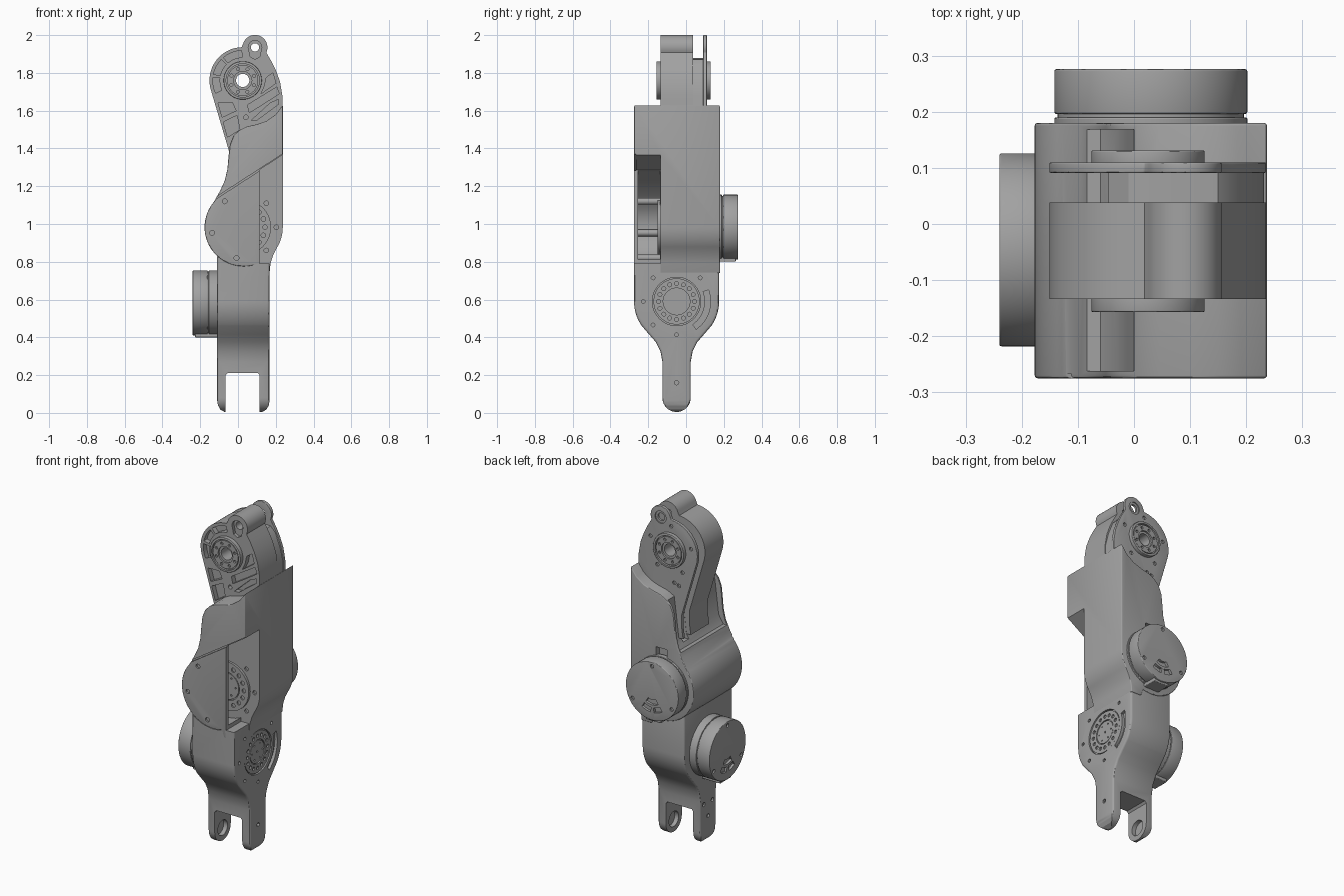
import bpy, bmesh
from math import sin, cos, radians

if "Cube" in bpy.data.objects:
    bpy.data.objects.remove(bpy.data.objects["Cube"])

grey = bpy.data.materials.new("machined grey")
grey.use_nodes = True
grey.diffuse_color = (0.36, 0.36, 0.36, 1)
grey.node_tree.nodes["Principled BSDF"].inputs["Base Color"].default_value = (0.36, 0.36, 0.36, 1)


def arc(c, r, a0, a1, n=16):
    return [(c[0] + r * cos(radians(a0 + (a1 - a0) * i / n)),
             c[1] + r * sin(radians(a0 + (a1 - a0) * i / n))) for i in range(n + 1)]


def circle(c, r, n=64):
    return arc(c, r, 0, 360, n)[:-1]


def ring_of_holes(c, r, hole, n, start=0):
    return [circle(p, hole, 12) for p in arc(c, r, start, start + 360, n)[:-1]]


def band(c, r0, r1, a0, a1):
    return arc(c, r1, a0, a1, 12) + arc(c, r0, a1, a0, 12)


def rect(u0, u1, v0, v1):
    return [(u0, v0), (u1, v0), (u1, v1), (u0, v1)]


def prism(name, loops, axis, a, b, bevel=0):
    """Extrude closed outlines along x (outline in yz) or y (outline in xz)."""
    bm = bmesh.new()
    for loop in loops:
        rows = []
        for t in (a, b):
            rows.append([bm.verts.new((t, u, v) if axis == "x" else (u, t, v)) for u, v in loop])
        bm.faces.new(rows[0])
        bm.faces.new(rows[1][::-1])
        n = len(loop)
        for i in range(n):
            j = (i + 1) % n
            bm.faces.new((rows[0][j], rows[0][i], rows[1][i], rows[1][j]))
    bmesh.ops.recalc_face_normals(bm, faces=bm.faces)
    mesh = bpy.data.meshes.new(name)
    bm.to_mesh(mesh)
    bm.free()
    mesh.materials.append(grey)
    obj = bpy.data.objects.new(name, mesh)
    bpy.context.scene.collection.objects.link(obj)
    if bevel:
        mod = obj.modifiers.new("soft edges", "BEVEL")
        mod.width, mod.segments = bevel, 3
        mod.limit_method, mod.angle_limit = "ANGLE", radians(40)
    return obj


def cut(obj, *cutters):
    """Subtract (outlines, axis, from, to) prisms from a part."""
    tools = [prism("cutter", *c) for c in cutters]
    for tool in tools:
        tool.hide_render = True
        mod = obj.modifiers.new("cut", "BOOLEAN")
        mod.operation, mod.solver, mod.object = "DIFFERENCE", "EXACT", tool
    bpy.context.view_layer.update()
    deps = bpy.context.evaluated_depsgraph_get()
    mesh = bpy.data.meshes.new_from_object(obj.evaluated_get(deps))
    obj.modifiers.clear()
    obj.data = mesh
    for tool in tools:
        bpy.data.objects.remove(tool)


low = (-0.05, 0.59)      # lower joint axis, yz
mid = (0.03, 0.983)      # middle joint axis, xz
hub = (0.025, 1.76)      # upper joint axis, xz
eye = (0.09, 1.935)      # top lug, xz

# Lower housing with fork
half = [(0.175, 0.84)] + arc(low, 0.225, 0, -35) + [
    (0.095, 0.415), (0.06, 0.375), (0.035, 0.325), (0.025, 0.27)]
half += arc((-0.05, 0.08), 0.075, 0, -90, 10)
outline = half + [(-0.1 - y, z) for y, z in reversed(half[:-1])]
lower = prism("lower_housing", [outline], "x", -0.11, 0.167, 0.012)
slot = [(-0.065, -0.1), (0.115, -0.1), (0.115, 0.2), (0.105, 0.212), (-0.055, 0.212), (-0.065, 0.2)]
toe = [(-0.2, 0.07), (-0.111, 0.07), (-0.106, 0.04), (-0.094, 0.018), (-0.07, 0.004), (-0.07, -0.1), (-0.2, -0.1)]
cut(lower,
    ([slot], "y", -0.5, 0.5),
    ([toe, [(0.057 - x, z) for x, z in toe]], "y", -0.5, 0.5),
    ([circle((-0.05, 0.08), 0.045, 32)], "x", -0.09, 0.14),
    ([circle(mid, 0.207)], "y", -0.4, -0.135),
    ([rect(0, 0.3, 0.79, 0.9)], "y", -0.4, -0.135),
    ([circle(low, 0.128)], "x", 0.155, 0.3),
    ([band(low, 0.15, 0.18, -55, 20)], "x", 0.15, 0.3),
    ([circle(p, 0.01, 12) for p in arc(low, 0.176, 45, 270, 5)] + [circle((-0.05, 0.16), 0.012, 12)],
     "x", 0.15, 0.3),
    ([circle((y, z), 0.012, 12) for y, z in ((-0.05, 0.16), (-0.09, 0.24), (-0.01, 0.24))], "x", -0.2, -0.1))


# Bearing flange: outer ring, screw circle and centre disc
def flange(name, c, axis, back, front, r):
    out = 1 if front > back else -1
    ring = prism(name, [circle(c, r)], axis, back, front)
    cut(ring, (ring_of_holes(c, r * 0.78, r * 0.085, 16), axis, front - out * 0.008, front + out * 0.1),
        ([circle(c, r * 0.58)], axis, front - out * 0.008, front + out * 0.1))
    disc = prism(name + "_disc", [circle(c, r * 0.54)], axis, back, front - out * 0.002)
    cut(disc, (ring_of_holes(c, r * 0.4, r * 0.035, 6) + [circle(c, r * 0.05, 12)],
               axis, front - out * 0.008, front + out * 0.1))


flange("lower_flange", low, "x", 0.13, 0.163, 0.122)

# Middle housing, hollow behind its front cover
left = [(-0.095, 1.175), (-0.07, 1.23), (-0.056, 1.29), (-0.05, 1.36), (-0.043, 1.42),
        (-0.025, 1.465), (0.005, 1.495), (0.045, 1.515), (0.1, 1.528), (0.15, 1.545), (0.2, 1.58)]
fillet = [(0.186, 0.835), (0.172, 0.79), (0.167, 0.74), (0.1, 0.74)]
shape = arc(mid, 0.207, 0, -33, 10) + fillet + arc(mid, 0.207, -75, -220, 36) + left + [(0.237, 1.63)]
middle = prism("middle_housing", [shape], "y", -0.275, 0.18, 0.005)
groove = [(-0.25, 1.046), (0.3, 1.402), (0.3, 1.412), (-0.25, 1.056)]
cavity = arc(mid, 0.19, 152, 300, 30) + [(0.125, 1.29), (-0.09, 1.15)]
cover_screws = [(-0.07, 1.12), (-0.137, 0.953), (-0.008, 0.82)]
cut(middle,
    ([[(0.115, 0.7), (0.3, 0.7), (0.3, 1.407), (0.115, 1.287)]], "y", -0.4, -0.135),
    ([cavity], "y", -0.255, -0.137),
    ([groove], "y", -0.4, -0.266),
    ([circle(p, 0.013, 16) for p in cover_screws], "y", -0.4, -0.264),
    ([circle(p, 0.012, 16) for p in ((0.15, 1.11), (0.203, 0.983), (0.15, 0.86))], "y", -0.2, -0.125),
    ([[(-0.2, 1.2), (-0.06, 1.2), (-0.03, 1.25), (-0.012, 1.4), (0.015, 1.6), (-0.2, 1.6)]], "y", -0.262, 0.168),
    ([[(-0.2, 1.24), (-0.01, 1.22), (0.03, 1.6), (-0.2, 1.6)]], "y", 0.039, 0.091),
    ([rect(0, 0.07, 1.1, 1.2)], "y", 0.15, 0.3))
flange("middle_flange", mid, "y", -0.12, -0.15, 0.145)
prism("cover_posts", [circle(p, 0.018, 16) for p in cover_screws], "y", -0.26, -0.13)


# Drive motors: base, recessed seam, can with vents and bottom connector
def motor(name, c, axis, start, seam, end):
    out = 1 if end > start else -1
    prism(name + "_base", [circle(c, 0.172)], axis, start - out * 0.02, seam, 0.003)
    prism(name + "_seam", [circle(c, 0.166)], axis, start, seam + out * 0.01)
    can = prism(name + "_can", [circle(c, 0.172)], axis, seam + out * 0.006, end, 0.004)
    vents = [band(c, 0.095, 0.125, 238, 264), band(c, 0.095, 0.125, 274, 302),
             band(c, 0.05, 0.08, 240, 300)]
    cut(can, (vents, axis, end - out * 0.015, end + out * 0.1),
        (ring_of_holes(c, 0.148, 0.011, 3, 330), axis, end - out * 0.01, end + out * 0.1))
    prism(name + "_connector", [rect(c[0] - 0.05, c[0] + 0.05, c[1] - 0.182, c[1] - 0.14)], axis,
          start - out * 0.01, end - out * 0.012, 0.004)


motor("middle_motor", mid, "y", 0.18, 0.19, 0.276)
motor("lower_motor", (-0.046, 0.582), "x", -0.11, -0.155, -0.24)

# Upper arm and its rear plate share one outline
arm_shape = arc(hub, 0.176, 196, 92, 28) + arc(eye, 0.066, 165, -25, 20)
arm_shape += [(0.175, 1.865), (0.2, 1.815), (0.222, 1.755), (0.235, 1.68), (0.235, 1.42),
              (0.1, 1.25), (-0.058, 1.25), (-0.048, 1.32), (-0.049, 1.39)]
arm = prism("upper_arm", [arm_shape], "y", -0.134, 0.038)
pockets = [band(hub, 0.122, 0.158, a, b) for a, b in ((92, 130), (136, 168), (174, 205))]
pockets += [[(-0.055, 1.46), (0.01, 1.5), (-0.005, 1.575), (-0.078, 1.54)],
            [(-0.084, 1.565), (-0.01, 1.6), (-0.03, 1.642), (-0.105, 1.64)],
            [(0.07, 1.548), (0.1, 1.55), (0.215, 1.635), (0.215, 1.66), (0.17, 1.64)],
            [(0.06, 1.59), (0.13, 1.633), (0.218, 1.69), (0.205, 1.725), (0.05, 1.63)],
            [(0.122, 1.69), (0.2, 1.745), (0.185, 1.8), (0.15, 1.775), (0.14, 1.73)]]
lug = arc(eye, 0.036, 0, 180, 12) + [(0.065, 1.885), (0.09, 1.872), (0.115, 1.885)]
bore = ([circle(hub, 0.035, 32)], "y", -0.4, 0.4)
pin = ([circle(eye, 0.022, 24)], "y", -0.4, 0.4)
cut(arm, *[([p], "y", -0.4, -0.104) for p in pockets], ([lug], "y", -0.4, -0.115), bore, pin,
    ([circle((0.042, 1.565), 0.012, 16)], "y", -0.4, -0.09))

plate = prism("rear_plate", [arm_shape], "y", 0.091, 0.11, 0.003)
cut(plate, bore, pin, ([circle(eye, 0.036, 24)], "y", 0.104, 0.4),
    (ring_of_holes(hub, 0.14, 0.011, 5, 20) + [circle((-0.03, 1.56), 0.011, 12),
     circle((0.0, 1.57), 0.011, 12)], "y", 0.1, 0.4))

# Spacer between arm and rear plate
spacer = prism("plate_spacer", [[(-0.045, 1.7), (-0.045, 1.84), (-0.01, 1.872), (0.05, 1.88),
    (0.15, 1.87), (0.18, 1.84), (0.21, 1.765), (0.232, 1.68), (0.232, 1.4), (0.01, 1.4), (-0.02, 1.55)]],
    "y", 0.03, 0.095)
cut(spacer, bore)

# Hub rings on both sides of the arm
for side, back, front in (("front", -0.12, -0.157), ("rear", 0.1, 0.131)):
    out = 1 if front > 0 else -1
    ring = prism(side + "_hub_ring", [circle(hub, 0.101)], "y", back, front, 0.003)
    cut(ring, ([circle(hub, 0.088)], "y", front - out * 0.014, front + out * 0.1), bore)
    core = prism(side + "_hub_core", [circle(hub, 0.082)], "y", back, front - out * 0.004)
    cut(core, bore, ([circle(hub, 0.048, 32)], "y", front - out * 0.014, front + out * 0.1),
        (ring_of_holes(hub, 0.065, 0.008, 8, 22), "y", front - out * 0.014, front + out * 0.1))

# Smooth round walls, keep machined edges sharp
parts = [o for o in bpy.context.scene.objects if o.type == "MESH"]
for o in parts:
    o.select_set(True)
bpy.context.view_layer.objects.active = parts[0]
bpy.ops.object.shade_smooth_by_angle(angle=radians(30))
